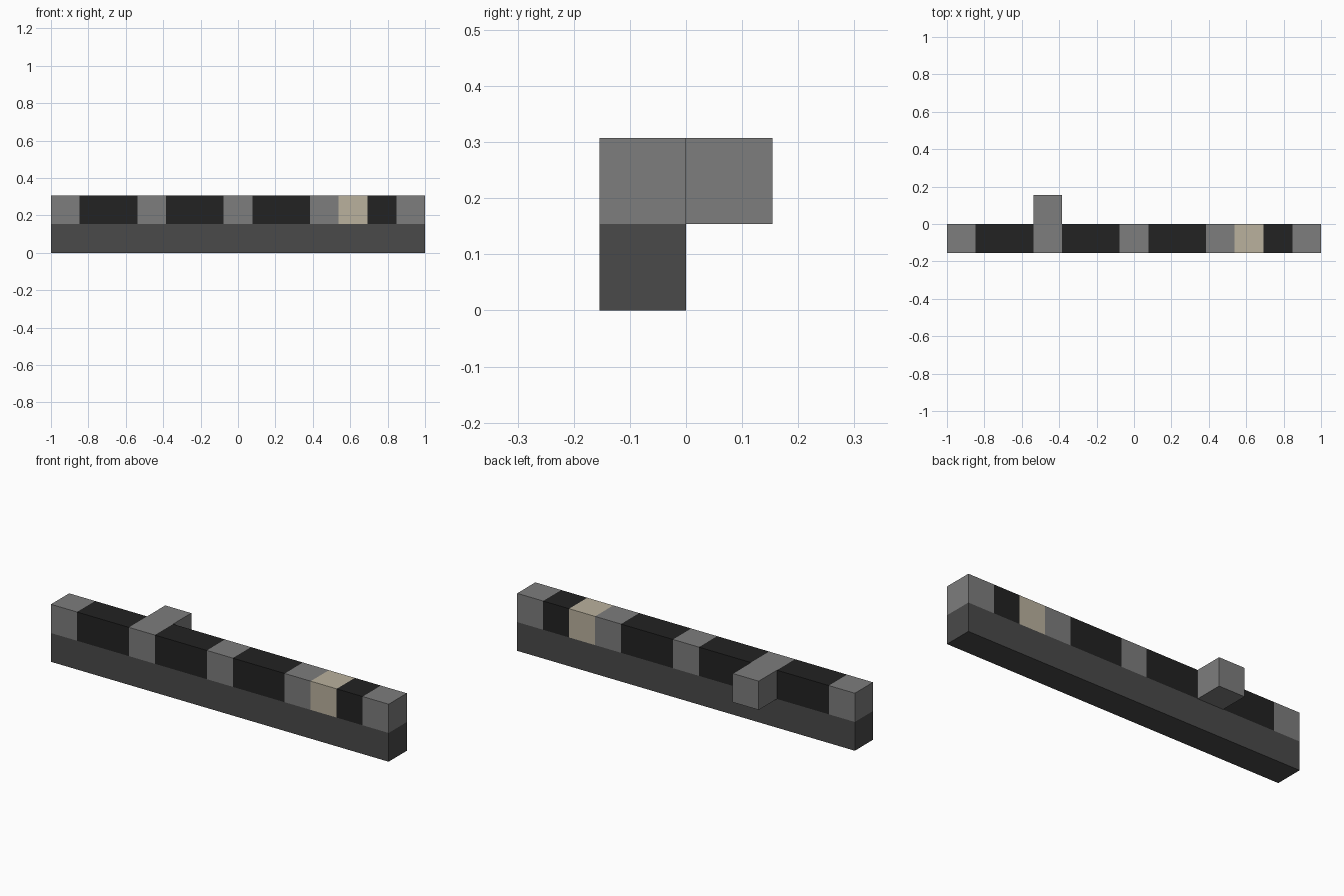
import bpy, bmesh
from mathutils import Vector

cube = bpy.data.objects.get("Cube")
if cube:
    bpy.data.objects.remove(cube, do_unlink=True)

COUNT = 13
UNIT = 2 / COUNT
ORIGIN = Vector((-1, -UNIT, 0))


def material(name, rgb):
    mat = bpy.data.materials.new(name)
    mat.use_nodes = True
    color = (*rgb, 1)
    mat.diffuse_color = color
    mat.node_tree.nodes["Principled BSDF"].inputs["Base Color"].default_value = color
    return mat


dark_stone = material("dark stone", (0.068, 0.068, 0.068))
grey_stone = material("grey stone", (0.205, 0.205, 0.205))
black_stone = material("black stone", (0.016, 0.016, 0.016))
tan_stone = material("tan stone", (0.49, 0.44, 0.34))

# Each part is a set of grid cells: column, depth row, level
parts = {
    "base_beam": (dark_stone, [(i, 0, 0) for i in range(COUNT)]),
    "grey_blocks": (grey_stone, [(i, 0, 1) for i in (0, 3, 6, 9, 12)]),
    "rear_stub": (grey_stone, [(3, 1, 1)]),
    "black_panels": (black_stone, [(i, 0, 1) for i in (1, 2, 4, 5, 7, 8, 11)]),
    "tan_block": (tan_stone, [(10, 0, 1)]),
}
occupied = {cell for _, cells in parts.values() for cell in cells}


def build_part(name, mat, cells):
    """Make the outer skin of the cells, leaving out faces hidden by neighbours."""
    bm = bmesh.new()
    for cell in cells:
        centre = ORIGIN + (Vector(cell) + Vector((0.5, 0.5, 0.5))) * UNIT
        for axis in range(3):
            for side in (-1, 1):
                normal = Vector((0, 0, 0))
                normal[axis] = side
                if tuple(int(c + n) for c, n in zip(cell, normal)) in occupied:
                    continue
                u = Vector((0, 0, 0))
                u[(axis + 1) % 3] = 1
                v = normal.cross(u)
                corners = (-u - v, u - v, u + v, v - u)
                bm.faces.new([bm.verts.new(centre + (normal + c) * UNIT / 2)
                              for c in corners])
    # Join the cells into long flat faces
    bmesh.ops.remove_doubles(bm, verts=bm.verts[:], dist=0.001)
    bmesh.ops.dissolve_limit(bm, angle_limit=0.01, verts=bm.verts[:], edges=bm.edges[:])
    mesh = bpy.data.meshes.new(name)
    bm.to_mesh(mesh)
    bm.free()
    mesh.materials.append(mat)
    bpy.context.collection.objects.link(bpy.data.objects.new(name, mesh))


for part_name, (part_mat, part_cells) in parts.items():
    build_part(part_name, part_mat, part_cells)
